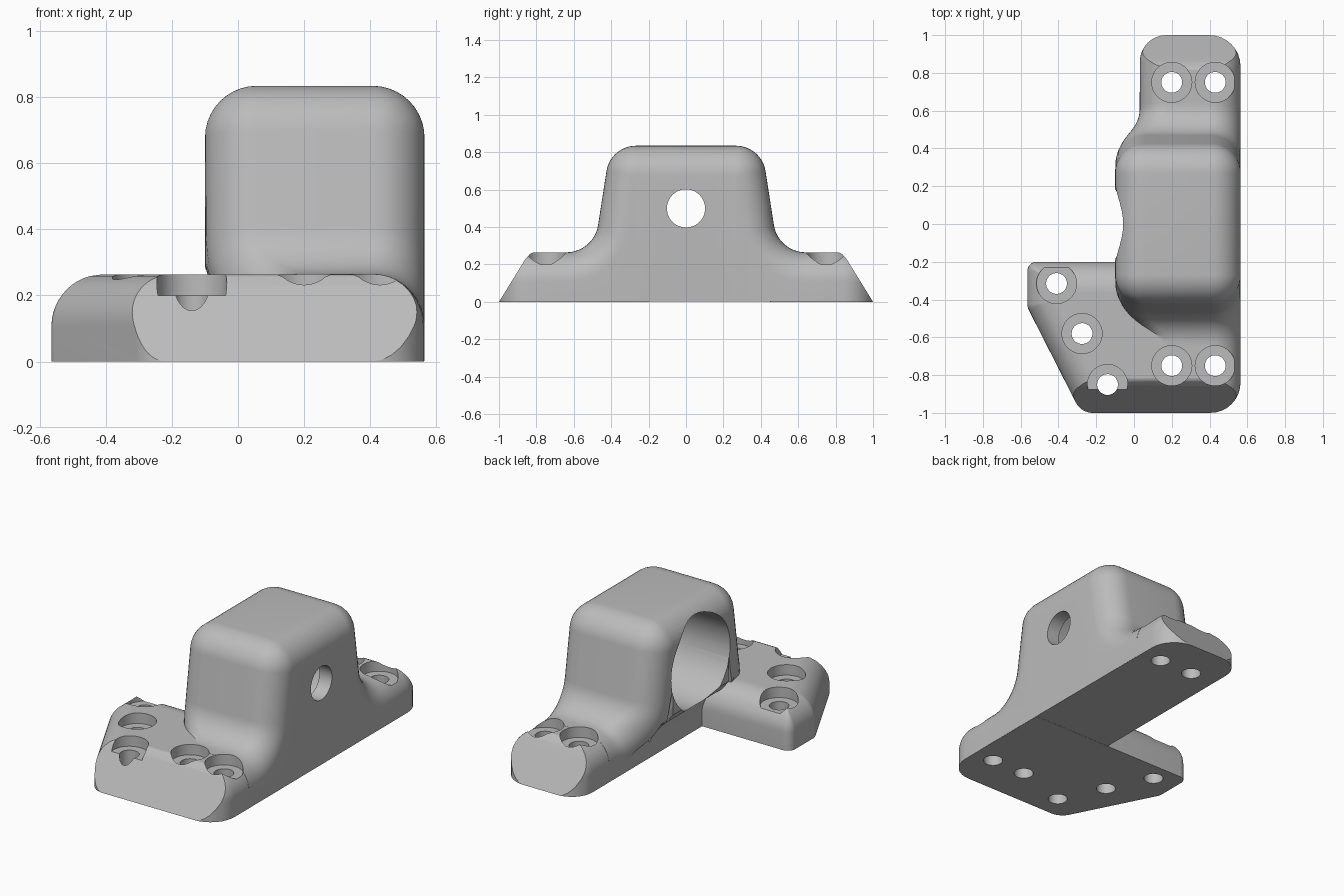
import bpy, bmesh, math
from mathutils import Vector

if "Cube" in bpy.data.objects:
    bpy.data.objects.remove(bpy.data.objects["Cube"])

R = 0.157            # edge rounding
XR, TOP = 0.565, 0.265

mat = bpy.data.materials.new("plain grey")
mat.diffuse_color = (0.5, 0.5, 0.5, 1)
mat.use_nodes = True
mat.node_tree.nodes["Principled BSDF"].inputs["Base Color"].default_value = mat.diffuse_color


def smooth(t):
    t = min(1, max(0, t))
    return t * t * (3 - 2 * t)


def finish(bm, name):
    bmesh.ops.remove_doubles(bm, verts=bm.verts, dist=0.0005)
    bmesh.ops.dissolve_degenerate(bm, edges=bm.edges, dist=0.0002)
    bmesh.ops.recalc_face_normals(bm, faces=bm.faces)
    me = bpy.data.meshes.new(name)
    bm.to_mesh(me)
    bm.free()
    me.materials.append(mat)
    ob = bpy.data.objects.new(name, me)
    bpy.context.collection.objects.link(ob)
    return ob


def skin(rings):
    """Closed rings joined into a capped solid."""
    bm = bmesh.new()
    vs = [[bm.verts.new(p) for p in ring] for ring in rings]
    n = len(vs[0])
    for a, b in zip(vs, vs[1:]):
        for i in range(n):
            j = (i + 1) % n
            bm.faces.new((a[i], a[j], b[j], b[i]))
    bm.faces.new(vs[0])
    bm.faces.new(vs[-1])
    return bm


def boolean(target, tool, op):
    mod = target.modifiers.new(op, 'BOOLEAN')
    mod.operation, mod.object, mod.solver = op, tool, 'EXACT'
    bpy.context.view_layer.objects.active = target
    bpy.ops.object.modifier_apply(modifier=mod.name)
    bpy.data.objects.remove(tool)


def make_saddle():
    # side profile with outward normals: flat foot, hollow arc, round top
    half = [(0.7, TOP, 0, 1), (0.67, TOP, 0, 1)]
    lean, rc, rt = math.radians(9), 0.172, 0.16
    steps = 14
    for i in range(steps + 1):
        a = math.radians(90) + (lean - math.radians(90)) * i / steps
        n = (math.cos(a), math.sin(a))
        half.append((0.64 - n[0] * rc, TOP + rc - n[1] * rc, *n))
    for i in range(steps + 1):
        a = lean + (math.radians(90) - lean) * i / steps
        n = (math.cos(a), math.sin(a))
        half.append((0.267 + n[0] * rt, 0.675 + n[1] * rt, *n))
    profile = half + [(-y, z, -ny, nz) for y, z, ny, nz in reversed(half)]
    rings = []
    for y, z, ny, nz in profile:
        xl = -0.1 + 0.13 * smooth((abs(y) - 0.46) / 0.16)
        yi, zi = y - ny * R, z - nz * R
        zt = min(zi, 0.28)
        ring = []
        # left wall tucks in towards the base
        for k in range(13):
            zz = 0.001 + (zi - 0.001) * k / 12
            w = smooth((zz / zt - 0.5) / 0.5)
            ring.append((0.03 + (xl - 0.03) * w, yi, zz))
        arc = []
        for j in range(1, 11):
            a = math.pi / 2 * j / 10
            f = R * (1 - math.sin(a))
            arc.append((R * (1 - math.cos(a)), y - ny * f, z - nz * f))
        ring += [(xl + d, yy, zz) for d, yy, zz in arc]
        ring += [(XR - d, yy, zz) for d, yy, zz in reversed(arc)]
        ring += [(XR, yi, zi), (XR, yi, 0.001)]
        rings.append(ring)
    return finish(skin(rings), "clamp_body")


def inset_outline(corners, f, z):
    """Counter-clockwise convex outline moved inwards, corners rounded."""
    pts = [Vector(c[:2]) for c in corners]
    n = len(pts)
    ring = []
    for i in range(n):
        p = pts[i]
        u = (p - pts[i - 1]).normalized()
        v = (pts[(i + 1) % n] - p).normalized()
        n1, n2 = Vector((-u.y, u.x)), Vector((-v.y, v.x))
        mid = (n1 + n2) / (1 + n1.dot(n2))
        r = max(corners[i][2] - f, 0.002)
        c = p + mid * (f + r)
        turn = n1.angle(n2)
        a0 = math.atan2(-n1.y, -n1.x)
        for k in range(9):
            a = a0 + turn * k / 8
            ring.append((c.x + r * math.cos(a), c.y + r * math.sin(a), z))
    return ring


def make_flange(name, corners, end):
    top = TOP - 0.001
    rings = [inset_outline(corners, 0, 0)]
    for k in range(13):
        a = math.pi / 2 * k / 12
        rings.append(inset_outline(corners, R * (1 - math.cos(a)), top - R + R * math.sin(a)))
    bm = skin(rings)
    # sloped end with a softened top edge
    for y, z, ny, nz in ((1, 0, 0.851, 0.525), (0.858, 0.23, 0.74, 0.67), (0.838, 0.255, 0.4, 0.92)):
        res = bmesh.ops.bisect_plane(bm, geom=bm.verts[:] + bm.edges[:] + bm.faces[:],
                                     dist=1e-5, plane_co=(0, end * y, z),
                                     plane_no=(0, end * ny, nz), clear_outer=True)
        bmesh.ops.remove_doubles(bm, verts=bm.verts, dist=1e-5)
        bmesh.ops.holes_fill(bm, edges=[e for e in bm.edges if e.is_boundary], sides=0)
    return finish(bm, name)


def cylinder(r, lo, hi, pos, axis):
    rings = []
    for t in (lo, hi):
        ring = []
        for k in range(48):
            c, s = r * math.cos(k * math.pi / 24), r * math.sin(k * math.pi / 24)
            ring.append((t, pos[0] + c, pos[1] + s) if axis == 'x' else (pos[0] + c, pos[1] + s, t))
        rings.append(ring)
    ob = finish(skin(rings), "cutter")
    ob.hide_render = True
    return ob


body = make_saddle()

# mounting flanges at both ends
xr = XR - 0.001
front = make_flange("front_flange", [(-0.565, -0.2, 0.05), (-0.565, -0.44, 0.08), (-0.28, -1, 0.1),
                                     (xr, -1, 0.16), (xr, -0.2, 0.01)], -1)
back = make_flange("back_flange", [(0.031, 0.45, 0.01), (xr, 0.45, 0.01),
                                   (xr, 1, 0.165), (0.031, 1, 0.14)], 1)
boolean(body, front, 'UNION')
boolean(body, back, 'UNION')

# large side bore and small hole through the far wall
boolean(body, cylinder(0.285, -0.9, 0.48, (0, 0.5), 'x'), 'DIFFERENCE')
boolean(body, cylinder(0.102, 0.3, 0.9, (0, 0.5), 'x'), 'DIFFERENCE')

# counterbored screw holes
for p in ((0.2, 0.75), (0.43, 0.75), (0.2, -0.75), (0.43, -0.75),
          (-0.41, -0.315), (-0.275, -0.58), (-0.14, -0.85)):
    boolean(body, cylinder(0.106, 0.2, 0.4, p, 'z'), 'DIFFERENCE')
    boolean(body, cylinder(0.055, -0.2, 0.35, p, 'z'), 'DIFFERENCE')

bpy.ops.object.select_all(action='DESELECT')
body.select_set(True)
bpy.context.view_layer.objects.active = body
bpy.ops.object.shade_smooth_by_angle(angle=math.radians(30))
